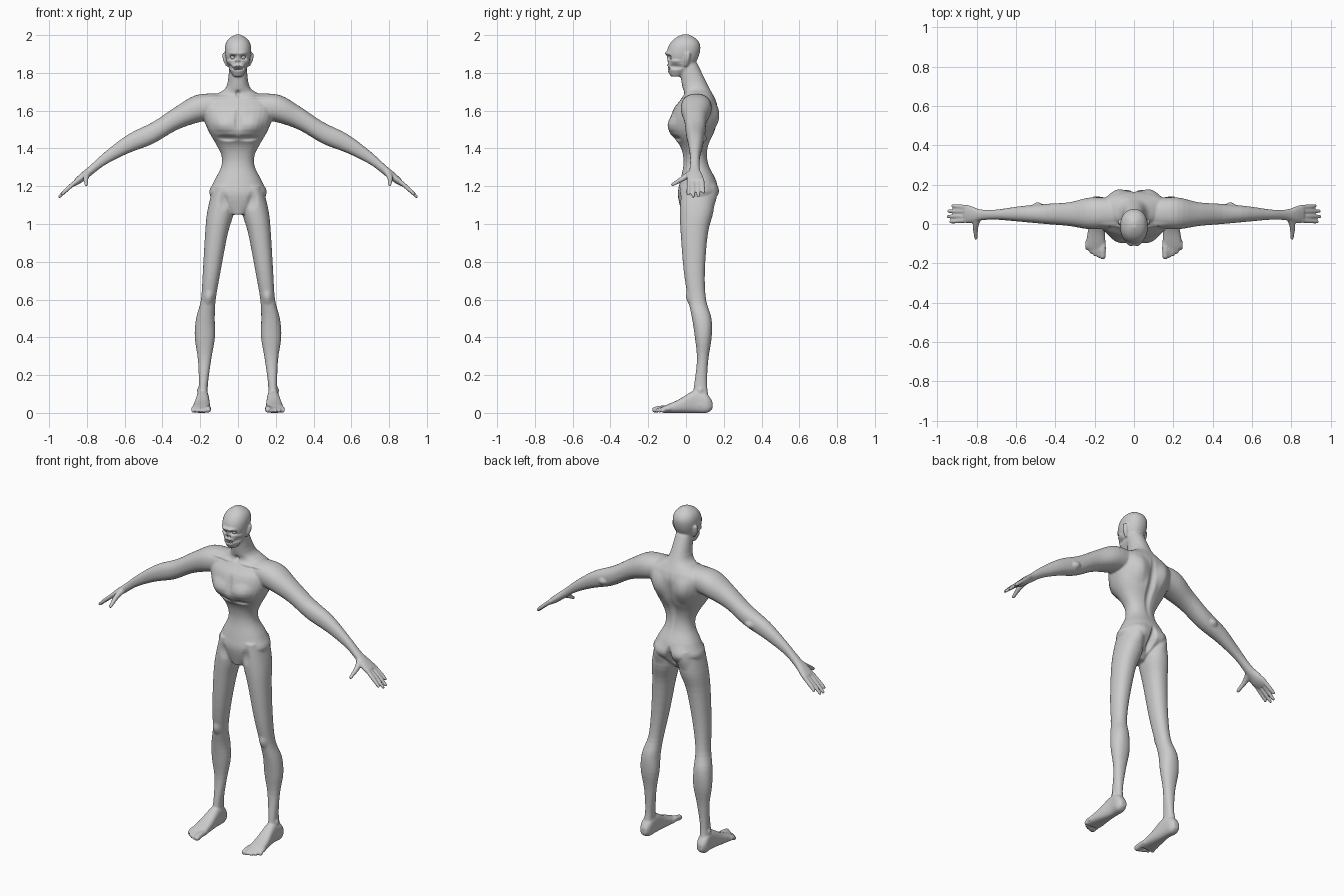
import bpy, bmesh, math
from mathutils import Vector, Matrix

cube = bpy.data.objects.get("Cube")
if cube:
    bpy.data.objects.remove(cube)

grey = bpy.data.materials.new("plain_grey")
grey.use_nodes = True
grey.diffuse_color = (.6, .6, .6, 1)
grey.node_tree.nodes["Principled BSDF"].inputs["Base Color"].default_value = grey.diffuse_color


def refine(rows, steps=4):
    """Smooth spline through the rows of numbers."""
    refined = []
    last = len(rows) - 1
    for i in range(last):
        before, start, end, after = (rows[max(0, min(last, i + k))] for k in (-1, 0, 1, 2))
        for step in range(steps):
            t = step / steps
            refined.append([
                q + t / 2 * (r - p + t * (2 * p - 5 * q + 4 * r - w + t * (3 * (q - r) + w - p)))
                for p, q, r, w in zip(before, start, end, after)])
    return refined + [list(rows[last])]


def skin(bm, rings):
    """Join closed rings of points into a capped tube."""
    rings = [[bm.verts.new(point) for point in ring] for ring in rings]
    count = len(rings[0])
    for lower, upper in zip(rings, rings[1:]):
        for i in range(count):
            j = (i + 1) % count
            bm.faces.new((lower[i], lower[j], upper[j], upper[i]))
    bm.faces.new(rings[0])
    bm.faces.new(rings[-1])


def rounded(angle_part, power):
    return math.copysign(abs(angle_part) ** (2 / power), angle_part)


def loft(bm, axis, rows, power=2.2, sides=32):
    """Rounded sections along an axis: position, then low and high on the other two axes."""
    rings = []
    for along, low, high, near, far in refine(rows):
        ring = []
        for k in range(sides):
            angle = math.tau * k / sides
            point = [(low + high) / 2 + (high - low) / 2 * rounded(math.cos(angle), power),
                     (near + far) / 2 + (far - near) / 2 * rounded(math.sin(angle), power)]
            point.insert("xyz".index(axis), along)
            ring.append(point)
        rings.append(ring)
    skin(bm, rings)


def loft_centred(bm, rows):
    """Upright loft about the middle: height, half width, front, back."""
    loft(bm, "z", [(z, -half, half, front, back) for z, half, front, back in rows])


def tube(bm, points, sides=14):
    """Round-ended tube through points given as x, y, z, radius."""
    points = refine(points)
    rings = []
    for i, (x, y, z, radius) in enumerate(points):
        ahead, behind = points[min(i + 1, len(points) - 1)], points[max(i - 1, 0)]
        turn = (Vector(ahead[:3]) - Vector(behind[:3])).to_track_quat("Z", "Y")
        ring = []
        for k in range(sides):
            angle = math.tau * k / sides
            spoke = Vector((math.cos(angle), math.sin(angle), 0)) * radius
            ring.append(Vector((x, y, z)) + turn @ spoke)
        rings.append(ring)
    skin(bm, rings)
    for x, y, z, radius in (points[0], points[-1]):
        bmesh.ops.create_icosphere(bm, subdivisions=2, radius=radius,
                                   matrix=Matrix.Translation((x, y, z)))


def add_object(name, bm):
    bmesh.ops.recalc_face_normals(bm, faces=bm.faces)
    mesh = bpy.data.meshes.new(name)
    bm.to_mesh(mesh)
    bm.free()
    mesh.materials.append(grey)
    mesh.shade_smooth()
    ob = bpy.data.objects.new(name, mesh)
    bpy.context.collection.objects.link(ob)
    return ob


def push(mesh, x, y, z, wide, tall, amount, axis="y", deep=.06):
    """Soft bump or hollow on both sides of the skin."""
    for vert in mesh.vertices:
        reach = (((abs(vert.co.x) - x) / wide) ** 2 + ((vert.co.y - y) / deep) ** 2
                 + ((vert.co.z - z) / tall) ** 2)
        if reach < 1:
            side = math.copysign(1, vert.co.x) if axis == "x" else 1
            setattr(vert.co, axis, getattr(vert.co, axis) + side * amount * (1 - reach) ** 2)


bm = bmesh.new()

# torso and neck
loft_centred(bm, [(1.05, .04, -.02, .07), (1.15, .148, -.043, .163), (1.22, .13, -.033, .163),
                  (1.3, .09, -.015, .125), (1.36, .087, -.015, .112), (1.42, .115, -.035, .12),
                  (1.5, .16, -.094, .155), (1.6, .195, -.07, .168), (1.65, .18, -.035, .16),
                  (1.69, .11, -.01, .14), (1.73, .06, -.02, .118), (1.85, .045, -.04, .06)])

# head
loft_centred(bm, [(1.78, .025, -.08, -.03), (1.82, .048, -.1, .03), (1.86, .06, -.098, .055),
                  (1.9, .069, -.103, .071), (1.94, .069, -.093, .076), (1.97, .058, -.073, .064),
                  (1.99, .037, -.047, .04), (2.003, .012, -.02, .015)])

# ear
loft(bm, "z", [(1.835, .05, .064, -.006, .008), (1.87, .05, .08, -.008, .02),
               (1.905, .05, .083, 0, .024)])

# arm and palm
loft(bm, "x", [(.1, -.02, .13, 1.56, 1.69), (.22, -.027, .135, 1.535, 1.683),
               (.33, -.01, .11, 1.495, 1.62), (.45, 0, .102, 1.425, 1.54),
               (.58, .012, .09, 1.375, 1.475), (.7, .022, .073, 1.315, 1.385),
               (.78, .018, .074, 1.255, 1.312), (.83, .004, .092, 1.218, 1.27),
               (.865, .008, .095, 1.2, 1.237)])

# fingers and thumb
for i, tip in enumerate((.932, .945, .943, .922)):
    y, spread = .018 + .0225 * i, .005 * (i - 1.5)
    tube(bm, [(.845, y, 1.235, .012), (.9, y + spread / 2, 1.188, .0115),
              (tip, y + spread, 2.09 - tip, .0085)])
tube(bm, [(.79, .035, 1.275, .018), (.805, -.01, 1.245, .015), (.803, -.072, 1.208, .009)])

# leg
loft(bm, "z", [(.04, .157, .222, .03, .13), (.14, .16, .208, .042, .112),
               (.28, .142, .212, .058, .118), (.4, .122, .229, .047, .136),
               (.5, .123, .222, .032, .135), (.6, .118, .196, .012, .106),
               (.75, .092, .186, -.012, .1), (.95, .054, .174, -.028, .116),
               (1.07, .02, .162, -.033, .146), (1.2, .02, .13, -.03, .155)])

# foot and toes
loft(bm, "y", [(.14, .17, .207, .02, .06), (.11, .156, .222, 0, .1), (.05, .153, .22, 0, .12),
               (-.04, .148, .235, 0, .07), (-.1, .146, .243, 0, .044),
               (-.125, .15, .238, 0, .033)], power=2.6)
for i in range(5):
    x, tip, radius = .159 + .0195 * i, -.164 + .0025 * i * i, .011 if i else .0165
    tube(bm, [(x, -.09, .022, radius), (x, (tip - .09) / 2, .023, radius), (x, tip, radius, radius)])

# blend both halves into one skin
body = add_object("body", bm)
mirror = body.modifiers.new("mirror", "MIRROR")
mirror.use_mirror_merge = False
remesh = body.modifiers.new("blend", "REMESH")
remesh.mode = "VOXEL"
remesh.voxel_size = .0052
soften = body.modifiers.new("soften", "SMOOTH")
soften.factor, soften.iterations = .5, 5
depsgraph = bpy.context.evaluated_depsgraph_get()
flesh = bpy.data.meshes.new_from_object(body.evaluated_get(depsgraph))
body.modifiers.clear()
body.data = flesh

# face: sockets, brow, nostrils, cheeks, mouth
push(flesh, .028, -.09, 1.882, .024, .017, .026)
push(flesh, .02, -.1, 1.904, .04, .014, -.012)
push(flesh, .009, -.1, 1.853, .01, .014, .013)
push(flesh, .053, -.065, 1.862, .025, .013, .006, "x")
push(flesh, .047, -.06, 1.833, .025, .02, -.012, "x")
push(flesh, 0, -.1, 1.824, .045, .014, .02)
# throat notch, collarbones, chest, breastbone, rib arch
push(flesh, 0, -.01, 1.69, .018, .025, .014)
push(flesh, .1, -.02, 1.672, .09, .014, -.01)
push(flesh, .085, -.085, 1.53, .08, .06, -.012)
push(flesh, 0, -.09, 1.55, .025, .09, .01)
push(flesh, .06, -.06, 1.455, .08, .022, .014)
# shoulder blades, spine, buttocks, cleft, groin
push(flesh, .09, .165, 1.56, .075, .1, .02, deep=.08)
push(flesh, 0, .15, 1.47, .03, .22, -.016, deep=.08)
push(flesh, .075, .16, 1.16, .07, .08, .012)
push(flesh, 0, .16, 1.13, .026, .1, -.035, deep=.09)
push(flesh, .075, -.03, 1.12, .035, .06, .008)
# kneecaps, ankles, elbows
push(flesh, .155, .015, .61, .035, .045, -.01, deep=.04)
push(flesh, .212, .075, .12, .02, .022, .007, "x", deep=.02)
push(flesh, .49, .1, 1.45, .035, .03, .012, deep=.03)
flesh.shade_smooth()

# eyes
bm = bmesh.new()
for side in (-1, 1):
    bmesh.ops.create_uvsphere(bm, u_segments=20, v_segments=12, radius=.0125,
                              matrix=Matrix.Translation((side * .027, -.072, 1.882)))
add_object("eyes", bm)

# teeth: two curved rows
bm = bmesh.new()
for z in (1.828, 1.82):
    for i in range(-4, 5):
        angle = i * .2
        place = (Matrix.Translation((.036 * math.sin(angle), -.055 - .036 * math.cos(angle), z))
                 @ Matrix.Rotation(angle, 4, "Z") @ Matrix.Diagonal((.0035, .004, .0045, 1)))
        bmesh.ops.create_icosphere(bm, subdivisions=2, radius=1, matrix=place)
add_object("teeth", bm)
